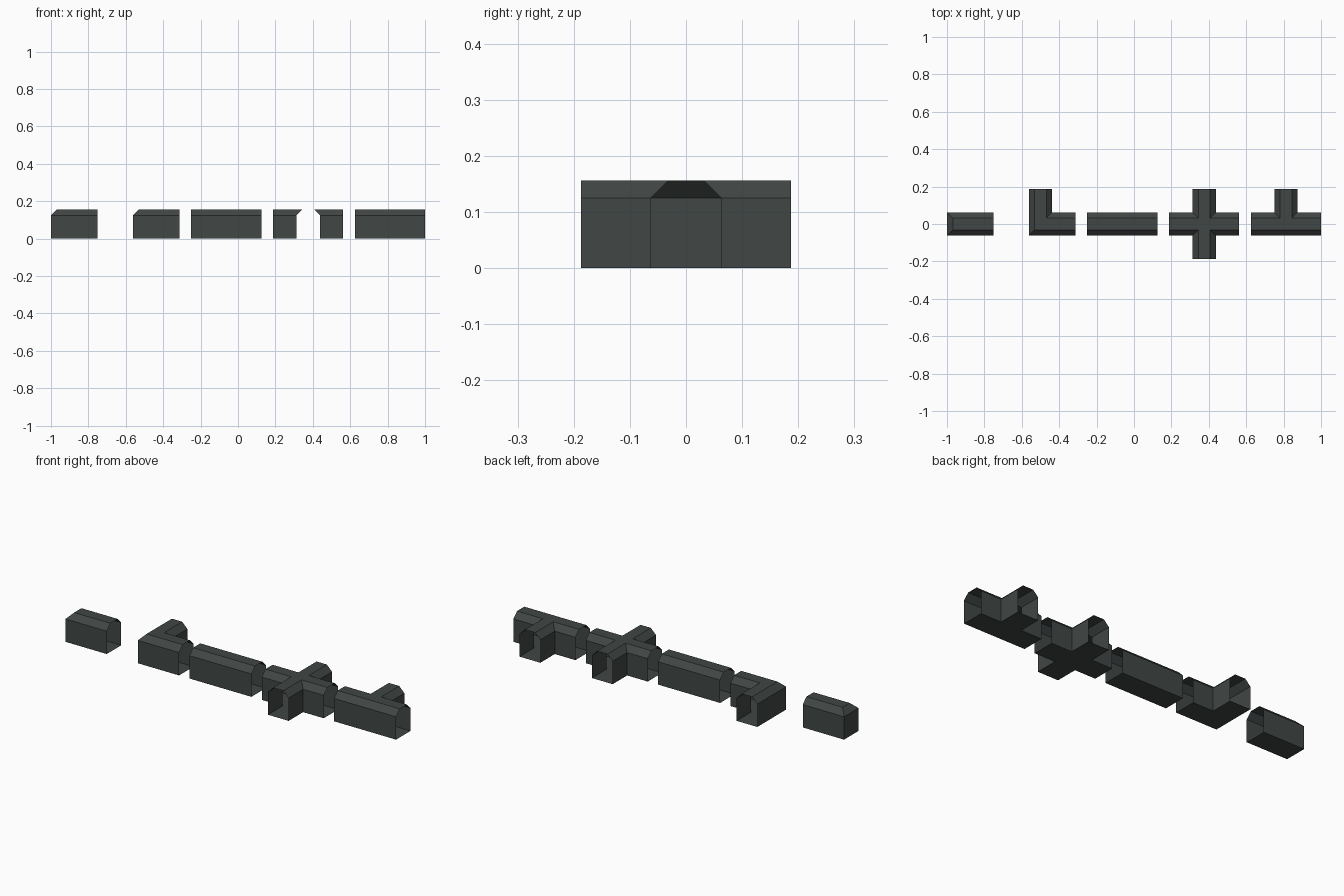
import bpy, bmesh, math
from mathutils import Matrix, Vector

if "Cube" in bpy.data.objects:
    bpy.data.objects.remove(bpy.data.objects["Cube"])

HALF = 0.0625      # half the tunnel width
FLAT = 0.03125     # half the flat roof width
REACH = 0.1875     # arm length from hub centre
SIDE_Z = 0.125     # top of the walls
ROOF_Z = 0.15625   # top of the roof

mat = bpy.data.materials.new("dark slate grey")
mat.diffuse_color = (0.052, 0.062, 0.060, 1)
mat.use_nodes = True
mat.node_tree.nodes["Principled BSDF"].inputs["Base Color"].default_value = mat.diffuse_color


def tunnel(name, x, open_sides):
    """Open-ended thin shell: a hub with an arm on each open side (0=+x, 1=+y, 2=-x, 3=-y)."""
    bm = bmesh.new()

    def face(points, rot=Matrix()):
        bm.faces.new([bm.verts.new(rot @ Vector(p)) for p in points])

    # hub floor and roof
    for r, z in ((HALF, 0), (FLAT, ROOF_Z)):
        face([(-r, -r, z), (r, -r, z), (r, r, z), (-r, r, z)])

    for side in range(4):
        rot = Matrix.Rotation(side * math.pi / 2, 4, 'Z')
        if side in open_sides:
            # arm: floor, roof, then wall and sloped shoulder on both sides
            for start, w, z in ((HALF, HALF, 0), (FLAT, FLAT, ROOF_Z)):
                face([(start, -w, z), (REACH, -w, z), (REACH, w, z), (start, w, z)], rot)
            for s in (-1, 1):
                h, f = s * HALF, s * FLAT
                face([(HALF, h, 0), (REACH, h, 0), (REACH, h, SIDE_Z), (HALF, h, SIDE_Z)], rot)
                face([(HALF, h, SIDE_Z), (REACH, h, SIDE_Z), (REACH, f, ROOF_Z), (FLAT, f, ROOF_Z)], rot)
        else:
            # closed side: wall and sloped shoulder
            face([(HALF, -HALF, 0), (HALF, HALF, 0), (HALF, HALF, SIDE_Z), (HALF, -HALF, SIDE_Z)], rot)
            face([(HALF, -HALF, SIDE_Z), (HALF, HALF, SIDE_Z), (FLAT, FLAT, ROOF_Z), (FLAT, -FLAT, ROOF_Z)], rot)

    # weld, merge coplanar faces and point the normals outward
    bmesh.ops.remove_doubles(bm, verts=bm.verts[:], dist=1e-5)
    bmesh.ops.recalc_face_normals(bm, faces=bm.faces[:])
    bmesh.ops.dissolve_limit(bm, angle_limit=0.02, verts=bm.verts[:], edges=bm.edges[:])
    floor = min(bm.faces, key=lambda f: f.calc_center_median().z)
    if floor.normal.z > 0:
        bmesh.ops.reverse_faces(bm, faces=bm.faces[:])

    mesh = bpy.data.meshes.new(name)
    bm.to_mesh(mesh)
    bm.free()
    mesh.materials.append(mat)
    obj = bpy.data.objects.new(name, mesh)
    obj.location.x = x
    bpy.context.collection.objects.link(obj)


# the five kit pieces, left to right
tunnel("tunnel_end", -0.9375, {0})
tunnel("tunnel_corner", -0.5, {0, 1})
tunnel("tunnel_straight", -0.0625, {0, 2})
tunnel("tunnel_cross", 0.375, {0, 1, 2, 3})
tunnel("tunnel_tee", 0.8125, {0, 1, 2})
